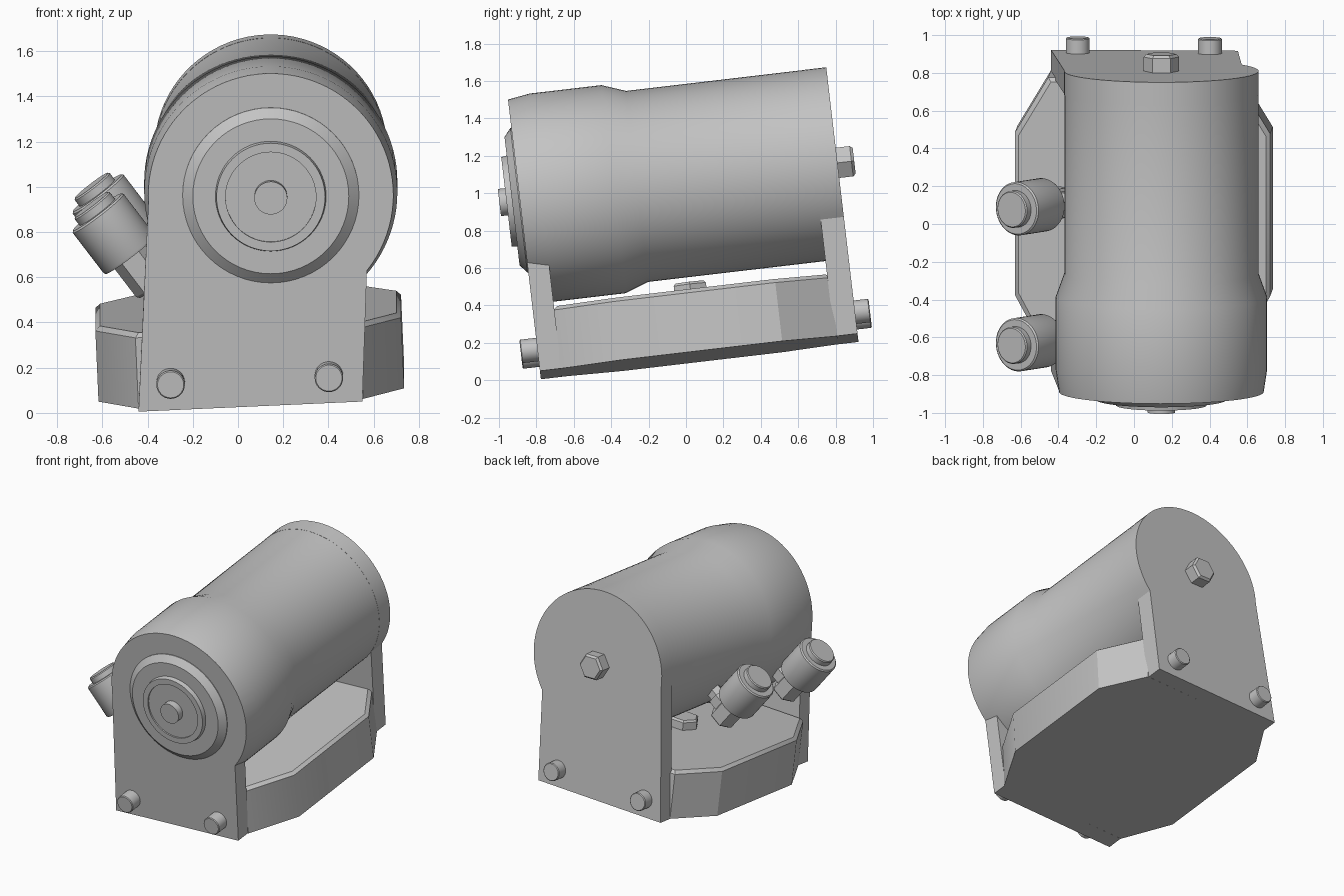
import bpy
import bmesh
from math import acos, cos, sin, pi, radians
from mathutils import Matrix, Vector

cube = bpy.data.objects.get("Cube")
if cube:
    bpy.data.objects.remove(cube, do_unlink=True)

# One plain grey for everything
grey = bpy.data.materials.new("cast_grey")
grey.use_nodes = True
grey.diffuse_color = (0.55, 0.55, 0.55, 1)
grey.node_tree.nodes["Principled BSDF"].inputs["Base Color"].default_value = grey.diffuse_color

TILT = Matrix.Rotation(radians(6.7), 4, 'X')   # whole unit leans back
ROLL = 0.044                                   # sideways slope of the base
AXIS_X, AXIS_Z = 0.145, 1.06                   # main barrel axis


def loft(name, rings):
    """Skin equal-length rings of points and cap both ends."""
    bm = bmesh.new()
    loops = [[bm.verts.new(p) for p in ring] for ring in rings]
    n = len(loops[0])
    for a, b in zip(loops, loops[1:]):
        for i in range(n):
            j = (i + 1) % n
            bm.faces.new((a[i], a[j], b[j], b[i]))
    bm.faces.new(loops[0][::-1])
    bm.faces.new(loops[-1])
    bmesh.ops.recalc_face_normals(bm, faces=bm.faces)
    mesh = bpy.data.meshes.new(name)
    bm.to_mesh(mesh)
    bm.free()
    for p in mesh.polygons:
        p.use_smooth = True
    mesh.set_sharp_from_angle(angle=radians(30))
    mesh.materials.append(grey)
    obj = bpy.data.objects.new(name, mesh)
    obj.matrix_world = TILT
    bpy.context.collection.objects.link(obj)
    return obj


def turned(name, origin, direction, profile, sides=48):
    """Revolve (radius, distance) pairs about a line."""
    o, d = Vector(origin), Vector(direction).normalized()
    ref = Vector((1, 0, 0))
    u = (ref - d * d.dot(ref)).normalized()
    v = d.cross(u)
    rings = []
    for r, t in profile:
        angles = [2 * pi * i / sides for i in range(sides)]
        rings.append([o + d * t + u * r * cos(a) + v * r * sin(a) for a in angles])
    return loft(name, rings)


def end_plate(name, radius, y_inner, y_outer):
    """Upright plate with a round top and an offset foot."""
    start, end, steps = -acos(0.425 / radius), pi + 0.05, 48
    outline = [(-0.44, 0.096), (0.55, 0.141)]
    for i in range(steps + 1):
        a = start + (end - start) * i / steps
        outline.append((AXIS_X + radius * cos(a), AXIS_Z + radius * sin(a)))
    return loft(name, [[(x, y, z) for x, z in outline] for y in (y_inner, y_outer)])


# Main barrel with flared front
axis_start = (AXIS_X, 0, AXIS_Z)
turned("barrel", axis_start, (0, 1, 0),
       [(0.542, -0.769), (0.56, -0.65), (0.56, -0.265), (0.514, -0.138), (0.514, 0.83)], 96)

# End plates
end_plate("front_plate", 0.542, -0.655, -0.77)
end_plate("back_plate", 0.515, 0.815, 0.94)

# Stepped front cover with recess and centre knob
turned("front_cover", axis_start, (0, -1, 0),
       [(0.39, 0.75), (0.39, 0.775), (0.345, 0.812), (0.245, 0.812), (0.24, 0.842),
        (0.2, 0.842), (0.2, 0.832), (0.073, 0.832), (0.073, 0.88)], 64)

# Eight-sided base block with a bevelled top
corners = [(-0.617, -0.33), (-0.617, 0.535), (-0.44, 0.83), (0.555, 0.83),
           (0.735, 0.535), (0.735, -0.33), (0.555, -0.66), (-0.44, -0.66)]
mid = Vector((0.06, 0.085))


def base_ring(height, inset):
    ring = []
    for c in corners:
        p = mid + (Vector(c) - mid) * (1 - inset)
        ring.append((p.x - ROLL * height, p.y, 0.116 + ROLL * p.x + height))
    return ring


loft("base_block", [base_ring(0, 0), base_ring(0.315, 0), base_ring(0.335, 0.03)])

# Round mounting bolts, two at each end
for side, x, z in (("right", -0.298, 0.226), ("left", 0.402, 0.256)):
    for end, sign, reach in (("front", -1, 0.86), ("back", 1, 1.02)):
        turned(f"{end}_{side}_bolt", (x, 0, z), (0, sign, 0),
               [(0.063, reach - 0.15), (0.063, reach - 0.005), (0.058, reach)], 32)

# Hexagon heads on the back plate and base top
turned("back_hex_bolt", axis_start, (0, 1, 0),
       [(0.094, 0.93), (0.094, 1.015), (0.08, 1.03)], 6)
turned("base_hex_bolt", (0.0, 0.08, 0.43), (-ROLL, 0, 1),
       [(0.1, 0), (0.1, 0.075), (0.088, 0.088)], 6)

# Two slanted side fittings, each joined to the barrel
slant = Vector((-0.605, 0, 0.796))
inward = Vector((0.796, 0, 0.605))
for label, y in (("front", -0.532), ("back", 0.193)):
    tip = Vector((-0.623, y, 0.957))
    turned(f"{label}_fitting_body", tip, slant,
           [(0.138, -0.24), (0.142, -0.23), (0.142, -0.008), (0.134, 0),
            (0.098, 0), (0.098, 0.035), (0.092, 0.042)], 48)
    turned(f"{label}_fitting_nut", tip, slant,
           [(0.08, -0.42), (0.092, -0.405), (0.092, -0.23)], 6)
    turned(f"{label}_fitting_connector", tip - slant * 0.325, inward,
           [(0.075, 0), (0.075, 0.12), (0.055, 0.12), (0.055, 0.22)], 6)
